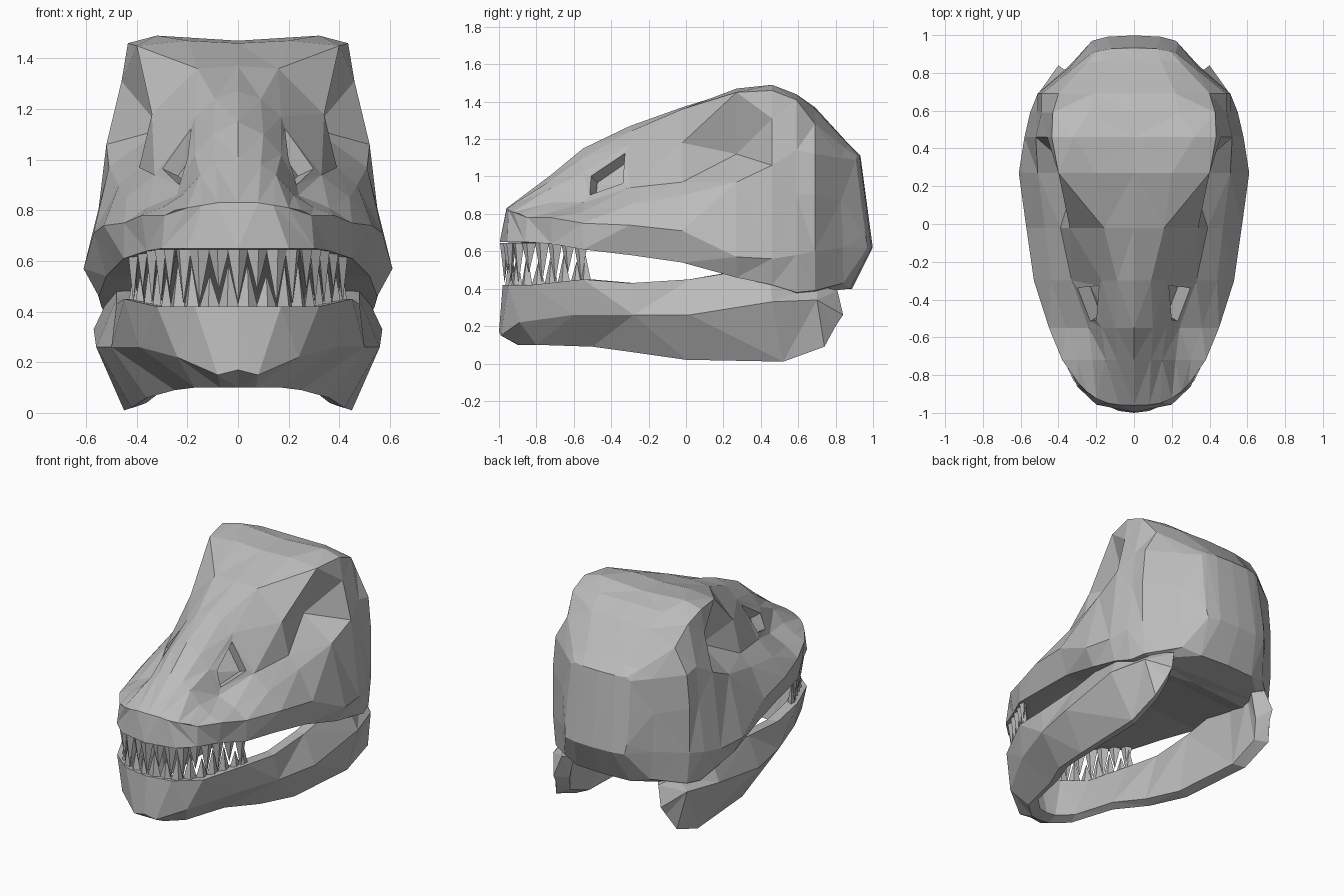
import bpy, bmesh
from mathutils import Vector

if "Cube" in bpy.data.objects:
    bpy.data.objects.remove(bpy.data.objects["Cube"], do_unlink=True)

bone = bpy.data.materials.new("bone_grey")
bone.use_nodes = True
GREY = (0.5, 0.5, 0.5, 1)
bone.diffuse_color = GREY
bone.node_tree.nodes["Principled BSDF"].inputs["Base Color"].default_value = GREY


def finish(bm, name):
    """Turn a bmesh into a flat shaded object."""
    bmesh.ops.triangulate(bm, faces=[f for f in bm.faces if len(f.verts) > 3])
    mesh = bpy.data.meshes.new(name)
    bm.to_mesh(mesh)
    bm.free()
    mesh.materials.append(bone)
    obj = bpy.data.objects.new(name, mesh)
    bpy.context.collection.objects.link(obj)
    return obj


def bridge(bm, rings, closed):
    """Join neighbouring rings of vertices with quads."""
    for a, b in zip(rings, rings[1:]):
        count = len(a)
        for i in range(count if closed else count - 1):
            j = (i + 1) % count
            bm.faces.new((a[i], a[j], b[j], b[i]))


def mirror_half(bm):
    """Complete the left half with its right half."""
    geom = bm.verts[:] + bm.edges[:] + bm.faces[:]
    bmesh.ops.mirror(bm, geom=geom, axis='X', merge_dist=0.001)
    bmesh.ops.remove_doubles(bm, verts=bm.verts[:], dist=0.001)
    bmesh.ops.recalc_face_normals(bm, faces=bm.faces[:])


# Cranium: half sections from crown to palate, lofted front to back
cranium = bmesh.new()
sections = []


def section(y, points, bend=0, tilt=0):
    """Half section at y, curved across its width and leaning with height."""
    sections.append([
        cranium.verts.new((x, y + bend * x ** 3 + tilt * abs(z - 0.63), z))
        for x, z in points])


# snout
section(-1, [(0, .83), (.08, .83), (.14, .82), (.2, .81), (.25, .8),
             (.29, .78), (.3, .65), (.2, .65), (0, .65)], bend=5, tilt=.2)
section(-.72, [(0, 1.01), (.09, .98), (.15, .94), (.22, .86), (.3, .81),
               (.38, .78), (.36, .64), (.27, .64), (0, .64)])
section(-.55, [(0, 1.15), (.1, 1.1), (.17, 1.02), (.24, .86), (.36, .81),
               (.45, .75), (.45, .61), (.35, .61), (0, .63)])
section(-.3, [(0, 1.27), (.09, 1.24), (.17, 1.17), (.33, .94), (.44, .85),
              (.53, .74), (.48, .58), (.38, .58), (0, .61)])
# eye hollows and brow
section(-.02, [(0, 1.37), (.16, 1.36), (.34, 1.18), (.39, .97), (.47, .9),
               (.57, .71), (.52, .54), (.42, .54), (0, .57)])
section(.27, [(0, 1.46), (.2, 1.47), (.4, 1.45), (.3, 1.12), (.51, .97),
              (.61, .57), (.55, .46), (.46, .46), (0, .5)])
section(.46, [(0, 1.47), (.32, 1.49), (.435, 1.46), (.46, 1.31), (.52, 1.06),
              (.58, .56), (.54, .42), (.45, .42), (0, .45)])
# back of the head
section(.59, [(0, 1.44), (.24, 1.44), (.43, 1.41), (.49, 1.14), (.51, .9),
              (.55, .58), (.52, .38), (.42, .37), (0, .4)])
section(.69, [(0, 1.37), (.22, 1.36), (.4, 1.28), (.49, 1.12), (.51, .9),
              (.51, .6), (.49, .39), (.42, .38), (0, .39)])
section(.9, [(0, 1.17), (.14, 1.17), (.25, 1.15), (.32, 1.1), (.34, .87),
             (.34, .62), (.32, .43), (.2, .4), (0, .4)], bend=-1.5, tilt=-.05)
section(1, [(0, 1.11), (.12, 1.11), (.19, 1.11), (.22, 1.09), (.23, .85),
            (.23, .68), (.22, .62), (.14, .62), (0, .62)], bend=-2.6, tilt=-.14)

bridge(cranium, sections, closed=False)
# close both ends with strips running from crown to palate
for ring in (sections[0], sections[-1]):
    for i in range(3):
        cranium.faces.new((ring[i], ring[i + 1], ring[-2 - i], ring[-1 - i]))
    cranium.faces.new(ring[3:6])
mirror_half(cranium)

# Nostrils: a small sunken opening on both sides of the snout
for side in (-1, 1):
    spot = Vector((side * .23, -.43, 1))
    face = min(cranium.faces,
               key=lambda f: (f.calc_center_median() - spot).length)
    for thickness, depth in ((.055, 0), (.01, -.07)):
        bmesh.ops.inset_individual(cranium, faces=[face],
                                   thickness=thickness, depth=depth)
finish(cranium, "cranium")

# Lower jaw: positions of rim, outer ridge and bottom edge, then their heights
jaw = bmesh.new()
rings = []
for rim, ridge, bottom, heights in [
        ((0, -.98), (0, -1), (0, -.9), (.42, .17, .1)),
        ((.17, -.95), (.08, -.99), (.07, -.89), (.42, .15, .1)),
        ((.32, -.83), (.24, -.89), (.17, -.8), (.42, .22, .1)),
        ((.45, -.55), (.39, -.6), (.25, -.5), (.45, .26, .09)),
        ((.48, -.3), (.5, -.28), (.36, -.28), (.43, .26, .06)),
        ((.48, .02), (.56, .02), (.42, 0), (.45, .26, .02)),
        ((.48, .45), (.57, .46), (.45, .52), (.52, .33, .01)),
        ((.42, .7), (.5, .7), (.45, .74), (.42, .34, .09)),
        ((.36, .81), (.4, .84), (.41, .8), (.39, .26, .2))]:
    outer = [Vector((*p, z)) for p, z in zip((rim, ridge, bottom), heights)]
    inner = [Vector((p.x * .86, p.y * .92, p.z)) for p in (outer[2], outer[0])]
    inner[0].z += .02
    rings.append([jaw.verts.new(p) for p in outer + inner])
bridge(jaw, rings, closed=True)
jaw.faces.new(rings[-1])
mirror_half(jaw)
finish(jaw, "lower_jaw")

# Teeth: pyramids standing side by side along the curve of the lips
LIP = [Vector(p) for p in
       ((0, -.97), (.18, -.93), (.27, -.84), (.34, -.7), (.42, -.55))]


def along_lip(distance):
    """Point and direction at a distance from the middle of the lip."""
    for a, b in zip(LIP, LIP[1:]):
        length = (b - a).length
        if distance <= length:
            return a.lerp(b, distance / length), (b - a).normalized()
        distance -= length
    return b, (b - a).normalized()


def tooth_row(name, root, tip, offset, scale):
    bm = bmesh.new()
    for n in range(9):
        spot, along = along_lip(n * .078 + offset)
        spot = spot * scale
        across = Vector((-along.y, along.x))
        height = tip + (root - tip) * (.25 if n % 3 == 1 else 0)
        for side in (-1, 1):
            if side < 0 and spot.x < .01:
                continue
            base = [spot + along * .042, spot + across * .03,
                    spot - along * .042, spot - across * .025]
            corners = [bm.verts.new((side * p.x, p.y, root)) for p in base]
            point = bm.verts.new((side * spot.x, spot.y, height))
            bm.faces.new(corners)
            for k in range(4):
                bm.faces.new((corners[k], corners[(k + 1) % 4], point))
    bmesh.ops.recalc_face_normals(bm, faces=bm.faces[:])
    finish(bm, name)


tooth_row("upper_teeth", .645, .43, 0, 1)
tooth_row("lower_teeth", .415, .59, .039, .98)
